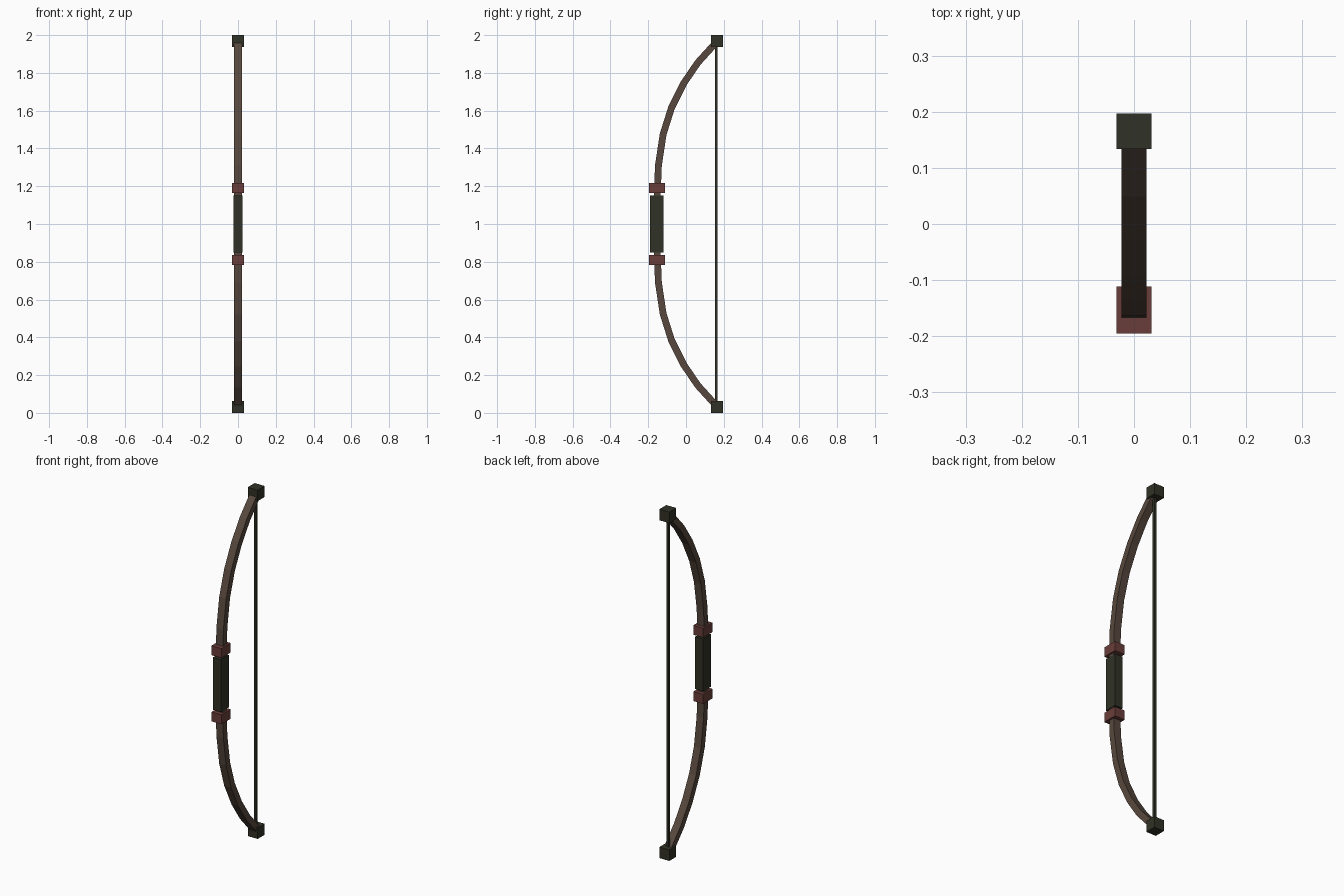
import bpy, bmesh
from mathutils import Vector

if "Cube" in bpy.data.objects:
    bpy.data.objects.remove(bpy.data.objects["Cube"], do_unlink=True)


def material(name, rgb):
    m = bpy.data.materials.new(name)
    m.use_nodes = True
    m.diffuse_color = (*rgb, 1)
    m.node_tree.nodes["Principled BSDF"].inputs["Base Color"].default_value = (*rgb, 1)
    return m


wood = material("brown wood", (0.095, 0.064, 0.047))
dark = material("dark olive", (0.030, 0.031, 0.019))
red = material("dull red", (0.141, 0.048, 0.041))


def finish(bm, name, mat):
    bmesh.ops.recalc_face_normals(bm, faces=bm.faces)
    mesh = bpy.data.meshes.new(name)
    bm.to_mesh(mesh)
    bm.free()
    mesh.materials.append(mat)
    ob = bpy.data.objects.new(name, mesh)
    bpy.context.collection.objects.link(ob)
    return ob


def box(name, size, centre, mat):
    bm = bmesh.new()
    bmesh.ops.create_cube(bm, size=1)
    bmesh.ops.scale(bm, vec=size, verts=bm.verts)
    bmesh.ops.translate(bm, vec=centre, verts=bm.verts)
    return finish(bm, name, mat)


# Curved stave: rectangular section swept along a mirrored arc
half = [(0.165, 0.033), (0.063, 0.145), (-0.012, 0.255), (-0.077, 0.385),
        (-0.121, 0.525), (-0.146, 0.69), (-0.152, 0.84)]
path = [Vector((0, y, z)) for y, z in half]
path += [Vector((0, y, 2 - z)) for y, z in reversed(half)]
bm = bmesh.new()
rings = []
for i, p in enumerate(path):
    before = (p - path[max(i - 1, 0)]).normalized()
    after = (path[min(i + 1, len(path) - 1)] - p).normalized()
    t = (before + after).normalized()
    n = Vector((0, t.z, -t.y)) * 0.018
    side = Vector((0.022, 0, 0))
    rings.append([bm.verts.new(p + v) for v in (side + n, n - side, -side - n, side - n)])
for a, b in zip(rings, rings[1:]):
    for k in range(4):
        j = (k + 1) % 4
        bm.faces.new((a[k], a[j], b[j], b[k]))
bm.faces.new(rings[0])
bm.faces.new(rings[-1])
finish(bm, "stave", wood)

# Grip and its two collars
box("grip", (0.05, 0.072, 0.30), (0, -0.155, 1), dark)
for label, s in (("upper", 1), ("lower", -1)):
    box(label + "_collar", (0.063, 0.084, 0.054), (0, -0.153, 1 + s * 0.19), red)
    # Tip blocks holding the string
    box(label + "_tip", (0.063, 0.063, 0.063), (0, 0.165, 1 + s * 0.9685), dark)

# Bowstring
box("string", (0.014, 0.014, 1.9), (0, 0.161, 1), dark)
